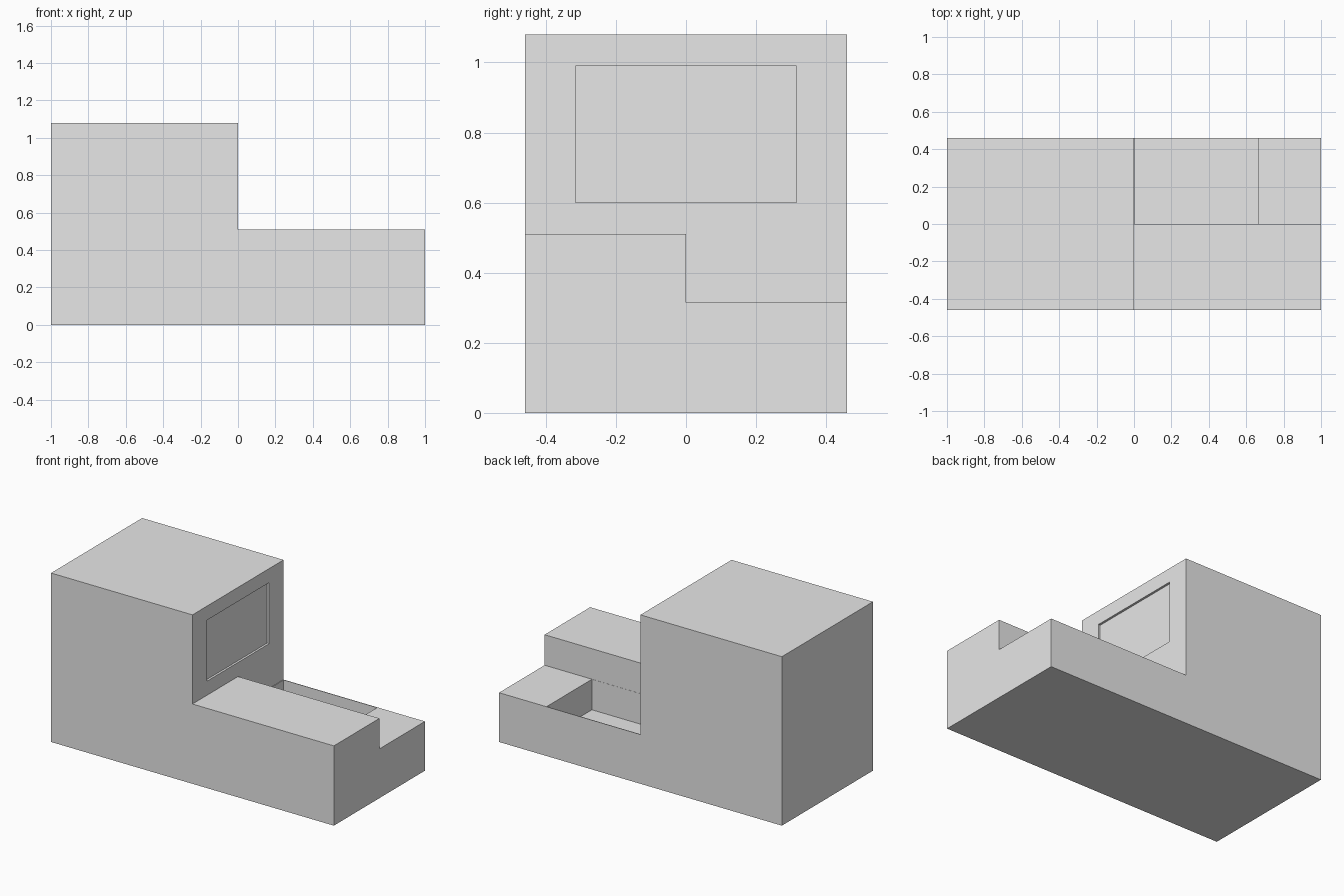
import bpy
import bmesh
from mathutils import Vector

cube = bpy.data.objects.get("Cube")
if cube:
    bpy.data.objects.remove(cube, do_unlink=True)

grey = bpy.data.materials.new("plain grey")
grey.use_nodes = True
grey.diffuse_color = (0.8, 0.8, 0.8, 1)
grey.node_tree.nodes["Principled BSDF"].inputs["Base Color"].default_value = (0.8, 0.8, 0.8, 1)


def prism(name, x0, x1, profile):
    """Extrude a closed y-z profile along x."""
    bm = bmesh.new()
    face = bm.faces.new([bm.verts.new((x0, y, z)) for y, z in profile])
    ext = bmesh.ops.extrude_face_region(bm, geom=[face])
    moved = [v for v in ext["geom"] if isinstance(v, bmesh.types.BMVert)]
    bmesh.ops.translate(bm, verts=moved, vec=Vector((x1 - x0, 0, 0)))
    bmesh.ops.recalc_face_normals(bm, faces=bm.faces)
    mesh = bpy.data.meshes.new(name)
    bm.to_mesh(mesh)
    bm.free()
    mesh.materials.append(grey)
    obj = bpy.data.objects.new(name, mesh)
    bpy.context.scene.collection.objects.link(obj)
    return obj


def rect(y0, y1, z0, z1):
    return [(y0, z0), (y1, z0), (y1, z1), (y0, z1)]


def cut(target, cutter):
    """Subtract the cutter from the target, then discard it."""
    cutter.hide_render = True
    mod = target.modifiers.new("cut", "BOOLEAN")
    mod.operation = "DIFFERENCE"
    mod.solver = "EXACT"
    mod.object = cutter
    bpy.context.view_layer.objects.active = target
    bpy.ops.object.modifier_apply(modifier=mod.name)
    bpy.data.objects.remove(cutter, do_unlink=True)


HALF = 0.46      # half depth of the block
HIGH = 0.51      # raised deck
LOW = 0.315      # lowered deck
WALL = 0.004     # thin rim around the well

# Full block
body = prism("stepped_body", -1, 1, rect(-HALF, HALF, 0, 1.08))

# Space above the two decks, leaving the tower
decks = [(-0.6, HIGH), (0, HIGH), (0, LOW), (0.6, LOW), (0.6, 1.3), (-0.6, 1.3)]
cut(body, prism("deck_cutter", 0, 1.2, decks))

# Shallow window recess in the tower
cut(body, prism("window_cutter", -0.014, 0.1, rect(-0.315, 0.315, 0.6, 0.99)))

# Deep well in the lowered deck
cut(body, prism("well_cutter", WALL, 0.665, rect(0.001, HALF - WALL, 0.12, 0.4)))
